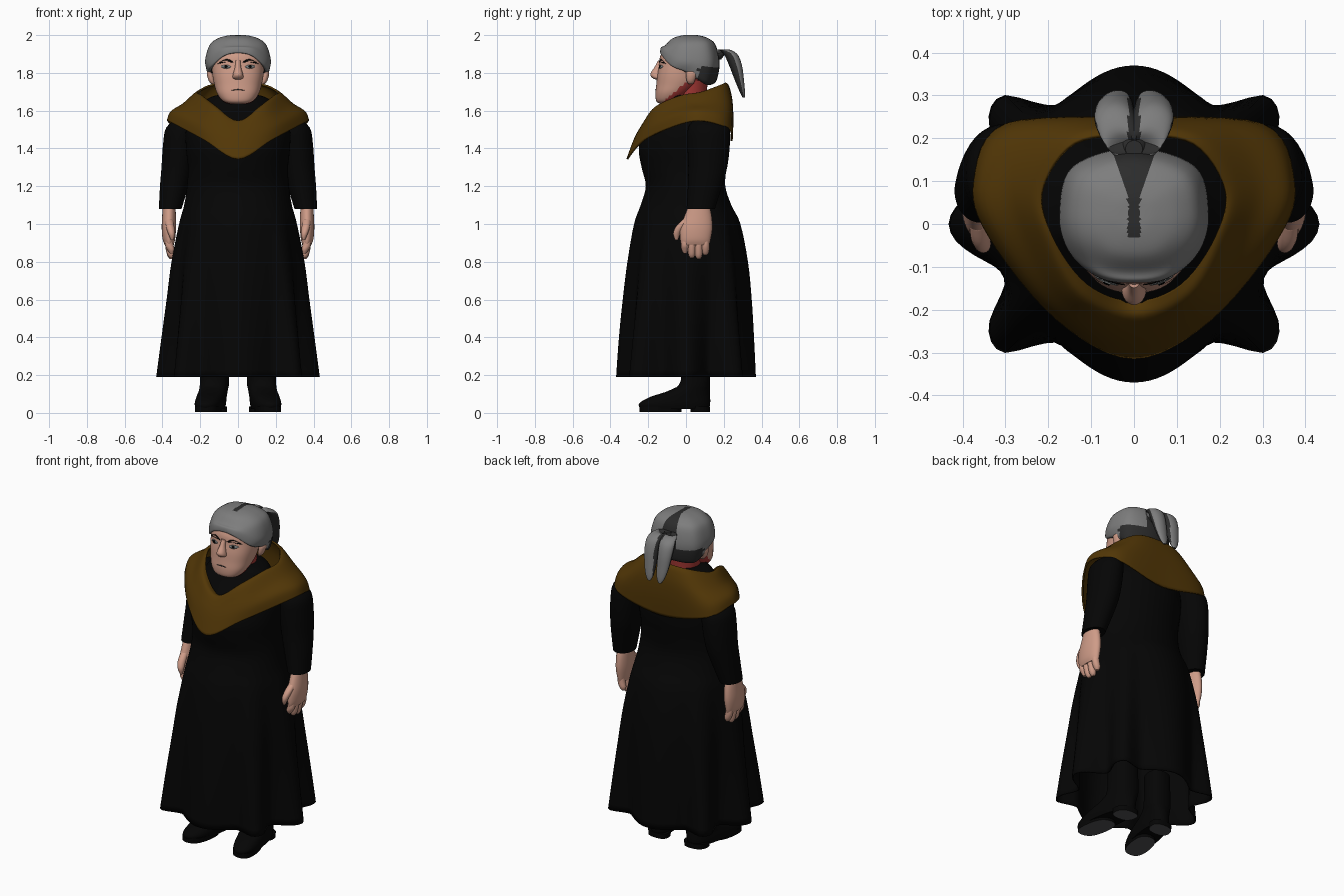
import bpy, bmesh, math
from mathutils import Vector
from mathutils.bvhtree import BVHTree

cube = bpy.data.objects.get("Cube")
if cube:
    bpy.data.objects.remove(cube, do_unlink=True)


def material(name, color):
    m = bpy.data.materials.new(name)
    m.use_nodes = True
    m.diffuse_color = (*color, 1)
    m.node_tree.nodes["Principled BSDF"].inputs["Base Color"].default_value = (*color, 1)
    return m


BLACK = material("black cloth", (.0015, .0015, .0015))
BROWN = material("brown wool", (.085, .038, .002))
SKIN = material("skin", (.62, .33, .245))
RED = material("reddened skin", (.38, .04, .035))
GREY = material("grey hair", (.205, .205, .205))
DARK = material("dark grey hair", (.025, .025, .025))
EYE = material("eye grey", (.2, .22, .22))
SOLE = material("sole grey", (.08, .08, .085))


def smooth_path(pts, n, closed):
    """Curve running exactly through the given points."""
    out, c = [], len(pts)
    for i in range(c if closed else c - 1):
        def at(k):
            return pts[k % c] if closed else pts[min(max(k, 0), c - 1)]
        a, b, d, e = at(i - 1), at(i), at(i + 1), at(i + 2)
        for s in range(n):
            t = s / n
            out.append(b + (d - a) * (t / 2) + (a * 2 - b * 5 + d * 4 - e) * (t * t / 2)
                       + (b * 3 - a - d * 3 + e) * (t ** 3 / 2))
    return out if closed else out + [pts[-1]]


def surface(name, rings, mats, rule=None, around=3, along=4, cap=True, mirror=False, thick=0):
    """Skin smoothly over a stack of closed rings."""
    rings = [smooth_path([Vector(p) for p in r], around, True) for r in rings]
    cols = [smooth_path(list(c), along, False) for c in zip(*rings)]
    bm = bmesh.new()
    vs = [[bm.verts.new(p) for p in r] for r in zip(*cols)]
    n = len(cols)
    for a, b in zip(vs, vs[1:]):
        for i in range(n):
            bm.faces.new((a[i], a[(i + 1) % n], b[(i + 1) % n], b[i]))
    if cap:
        bm.faces.new(vs[0])
        bm.faces.new(vs[-1])
    return finish(name, bm, mats, rule, mirror, thick)


def finish(name, bm, mats, rule=None, mirror=False, thick=0):
    bmesh.ops.recalc_face_normals(bm, faces=bm.faces)
    me = bpy.data.meshes.new(name)
    bm.to_mesh(me)
    bm.free()
    for m in mats:
        me.materials.append(m)
    for f in me.polygons:
        f.use_smooth = True
        if rule:
            f.material_index = int(rule(f.center, f.normal))
    me.set_sharp_from_angle(angle=math.radians(50))
    ob = bpy.data.objects.new(name, me)
    bpy.context.collection.objects.link(ob)
    if mirror:
        ob.modifiers.new("both sides", 'MIRROR').use_mirror_merge = False
    if thick:
        ob.modifiers.new("thickness", 'SOLIDIFY').thickness = thick
    return ob


def oval(x, y, z, rx, ry, n=12, p=1.0):
    def sp(v):
        return math.copysign(abs(v) ** p, v)
    angles = [math.tau * i / n for i in range(n)]
    return [(x + rx * sp(math.sin(a)), y - ry * sp(math.cos(a)), z) for a in angles]


def both(half):
    """Complete a front-to-back half outline with its mirror image."""
    return half + [(-x, y, z) for x, y, z in half[-2:0:-1]]


# Dress: flared skirt with eight folds, waist, bust and wide collar
FOLDS = [(0, 1), (22, .77), (40, 1.07), (46, 1.07), (54, .86), (90, 1)]


def fold(angle):
    a = math.degrees(math.atan2(abs(math.sin(angle)), abs(math.cos(angle))))
    for (a0, f0), (a1, f1) in zip(FOLDS, FOLDS[1:]):
        if a <= a1 + 1e-6:
            t = (1 - math.cos(math.pi * (a - a0) / (a1 - a0))) / 2
            return f0 + (f1 - f0) * t


def dress_ring(z, rx, front, back, depth):
    pts = []
    for i in range(64):
        a = math.tau * i / 64
        ry = back if math.sin(a) > 0 else front
        r = 1 / math.hypot(math.cos(a) / rx, math.sin(a) / ry)
        r *= 1 + (fold(a) - 1) * depth
        pts.append((r * math.cos(a), r * math.sin(a), z))
    return pts


dress = [(.19, .433, .37, .37, 1), (.4, .405, .355, .36, .75), (.6, .378, .335, .348, .5),
         (.8, .352, .31, .328, .3), (1, .312, .275, .288, .12), (1.1, .285, .24, .24, .03),
         (1.2, .27, .213, .208, 0), (1.3, .265, .235, .215, 0), (1.4, .275, .25, .23, 0),
         (1.5, .275, .22, .23, 0), (1.56, .24, .17, .21, 0), (1.62, .195, .11, .185, 0),
         (1.66, .165, .09, .165, 0), (1.68, .12, .08, .13, 0), (1.685, .08, .06, .1, 0)]
surface("dress", [dress_ring(*r) for r in dress], [BLACK], around=2, cap=False, thick=.008)

# Sleeves
sleeve = [(.27, .12, 1.56, .05, .07), (.298, .12, 1.51, .082, .108), (.31, .12, 1.42, .087, .112),
          (.322, .115, 1.3, .083, .103), (.338, .1, 1.2, .075, .09), (.359, .078, 1.08, .06, .075)]
surface("sleeves", [oval(*r) for r in sleeve], [BLACK], mirror=True)

# Hands: palm, four fingers and a thumb
palm = [(.365, .07, 1.11, .033, .05), (.365, .065, 1.05, .036, .07), (.366, .055, .98, .038, .085),
        (.366, .05, .92, .033, .081), (.364, .049, .89, .024, .074)]
surface("palms", [oval(*r) for r in palm], [SKIN], mirror=True)
for i, tip in enumerate((.845, .82, .815, .835)):
    y = -.005 + i * .036
    finger = [(.366, y, .94, .018, .019), (.364, y, .89, .022, .021),
              (.355, y, tip + .02, .02, .019), (.352, y, tip, .009, .009)]
    surface("fingers_%d" % (i + 1), [oval(*r, n=8) for r in finger], [SKIN],
            around=2, mirror=True)
thumb = [(.365, .015, 1.03, .02, .025), (.36, -.025, .99, .022, .026),
         (.352, -.048, .95, .018, .02), (.348, -.05, .915, .007, .008)]
surface("thumbs", [oval(*r, n=8) for r in thumb], [SKIN], around=2, mirror=True)

# Shoes with raised heels, toes turned out


def toe_out(ring):
    return [(x - .15 * (y - .05), y, z) for x, y, z in ring]


def underside(c, n):
    return n.z < -.7


shoe = [(.13, -.06, .02, .07, .182), (.13, -.06, .05, .076, .188), (.128, -.03, .085, .075, .158),
        (.126, .02, .12, .074, .106), (.124, .05, .17, .076, .078), (.124, .05, .35, .072, .075)]
surface("shoes", [toe_out(oval(*r, p=.85)) for r in shoe], [BLACK], mirror=True)
for name, y, ry in (("front_soles", -.135, .11), ("heels", .075, .052)):
    sole = [(.13, y, .005, .066, ry), (.13, y, .035, .068, ry)]
    surface(name, [toe_out(oval(*r, p=.8)) for r in sole], [BLACK, SOLE], underside,
            along=1, mirror=True)

# Shawl: wide raised collar, draped shoulders, pointed front
shawl = [
    [(0, -.18, 1.54), (.11, -.14, 1.62), (.19, -.03, 1.68), (.215, .08, 1.7), (.14, .19, 1.74), (0, .21, 1.75)],
    [(0, -.215, 1.545), (.13, -.165, 1.62), (.21, -.03, 1.675), (.235, .09, 1.69), (.16, .205, 1.72), (0, .228, 1.73)],
    [(0, -.25, 1.5), (.165, -.185, 1.565), (.26, -.03, 1.625), (.29, .1, 1.64), (.21, .225, 1.65), (0, .245, 1.66)],
    [(0, -.28, 1.44), (.185, -.205, 1.51), (.32, -.03, 1.585), (.355, .1, 1.595), (.28, .232, 1.57), (0, .25, 1.56)],
    [(0, -.315, 1.345), (.18, -.225, 1.445), (.34, -.03, 1.53), (.375, .1, 1.545), (.3, .235, 1.5), (0, .245, 1.44)]]
surface("shawl", [both(r) for r in shawl], [BROWN], around=6, along=5, cap=False, thick=.01)

# Neck and head
neck = [(0, .03, 1.55, .085, .08), (0, .02, 1.65, .092, .088), (0, .02, 1.76, .1, .095)]
surface("neck", [oval(*r) for r in neck], [RED])


def under_jaw(c, n):
    return c.z < 1.665 + .85 * (c.y + .1)


skull = [(1.635, .04, -.135, -.06), (1.65, .08, -.157, -.03), (1.69, .11, -.162, .02),
         (1.74, .126, -.157, .07), (1.79, .135, -.152, .09), (1.84, .137, -.143, .1),
         (1.89, .13, -.136, .1), (1.94, .1, -.105, .08), (1.97, .05, -.05, .04)]
head = surface("head", [oval(0, (f + b) / 2, z, w, (b - f) / 2, p=.88) for z, w, f, b in skull],
               [SKIN, RED], under_jaw, around=4, along=5)

# Nose and ears
nose = [(0, -.135, 1.865, .013, .014), (0, -.147, 1.83, .016, .02), (0, -.157, 1.795, .026, .032),
        (0, -.154, 1.775, .028, .026), (0, -.15, 1.765, .015, .012)]
surface("nose", [oval(*r, n=8) for r in nose], [SKIN])
ear = [(.13, .025, 1.74, .01, .012), (.14, .025, 1.76, .016, .022), (.147, .03, 1.8, .018, .03),
       (.14, .03, 1.825, .01, .02)]
surface("ears", [oval(*r, n=8) for r in ear], [SKIN], mirror=True)

# Painted eyes, brows and mouth laid on the face
face = BVHTree.FromPolygons([v.co for v in head.data.vertices],
                            [p.vertices for p in head.data.polygons])


def plate(name, outline, mat, lift=.003, mirror=True):
    bm = bmesh.new()
    vs = []
    for p in smooth_path([Vector((x, 0, z)) for x, z in outline], 3, True):
        hit = face.ray_cast(Vector((p.x, -1, p.z)), Vector((0, 1, 0)))[0]
        vs.append(bm.verts.new((p.x, (hit.y if hit else -.1) - lift, p.z)))
    bm.faces.new(vs)
    finish(name, bm, [mat], mirror=mirror, thick=.002)


plate("eyes", [(.038, 1.832), (.062, 1.843), (.092, 1.834), (.064, 1.822)], EYE)
plate("pupils", [(.056, 1.834), (.064, 1.842), (.072, 1.834), (.064, 1.825)], BLACK, .005)
plate("brows", [(.022, 1.855), (.06, 1.874), (.108, 1.848), (.06, 1.858)], BLACK)
plate("mouth", [(-.034, 1.708), (0, 1.714), (.034, 1.708), (0, 1.709)], DARK, .003, False)

# Swept-back hair with a dark parting and nape
rim = [(0, -.122, 1.905), (.07, -.117, 1.89), (.132, -.07, 1.835), (.145, .01, 1.8), (.125, .1, 1.74), (0, .14, 1.74)]
low = [(0, -.136, 1.908), (.075, -.128, 1.894), (.143, -.075, 1.84), (.16, .01, 1.81), (.137, .115, 1.76), (0, .162, 1.76)]
wide = [(0, -.132, 1.935), (.085, -.117, 1.925), (.155, -.055, 1.88), (.174, .03, 1.86), (.142, .135, 1.85), (0, .178, 1.85)]


def shrink(ring, s, z):
    return [(x * s, .025 + (y - .025) * s, z) for x, y, _ in ring]


def dark_hair(c, n):
    parting = c.z > 1.8 and c.y > -.03 and abs(c.x) < .014 + .55 * max(0, c.y - .08)
    nape = c.z < 1.83 and c.y > .065
    return parting or nape


crown = [shrink(wide, s, z) for s, z in ((.87, 1.945), (.62, 1.982), (.3, 1.998), (.05, 2))]
surface("hair", [both(r) for r in [rim, low, wide] + crown], [GREY, DARK], dark_hair,
        around=6, along=5)

# Split ponytail: two hanging locks and the gathered knot
lock = [(.015, .16, 1.9, .02, .02), (.03, .19, 1.925, .036, .028), (.042, .235, 1.9, .048, .036),
        (.045, .262, 1.84, .046, .034), (.042, .283, 1.76, .038, .024), (.038, .298, 1.7, .026, .014),
        (.036, .305, 1.67, .01, .006)]
surface("ponytail_locks", [oval(*r) for r in lock], [GREY, DARK],
        lambda c, n: n.y < .2 and n.z < .55 or c.x < .014, mirror=True)
knot = [(0, .165, 1.87, .02, .02), (0, .175, 1.9, .035, .03), (0, .175, 1.925, .02, .02)]
surface("ponytail_knot", [oval(*r) for r in knot], [DARK])
